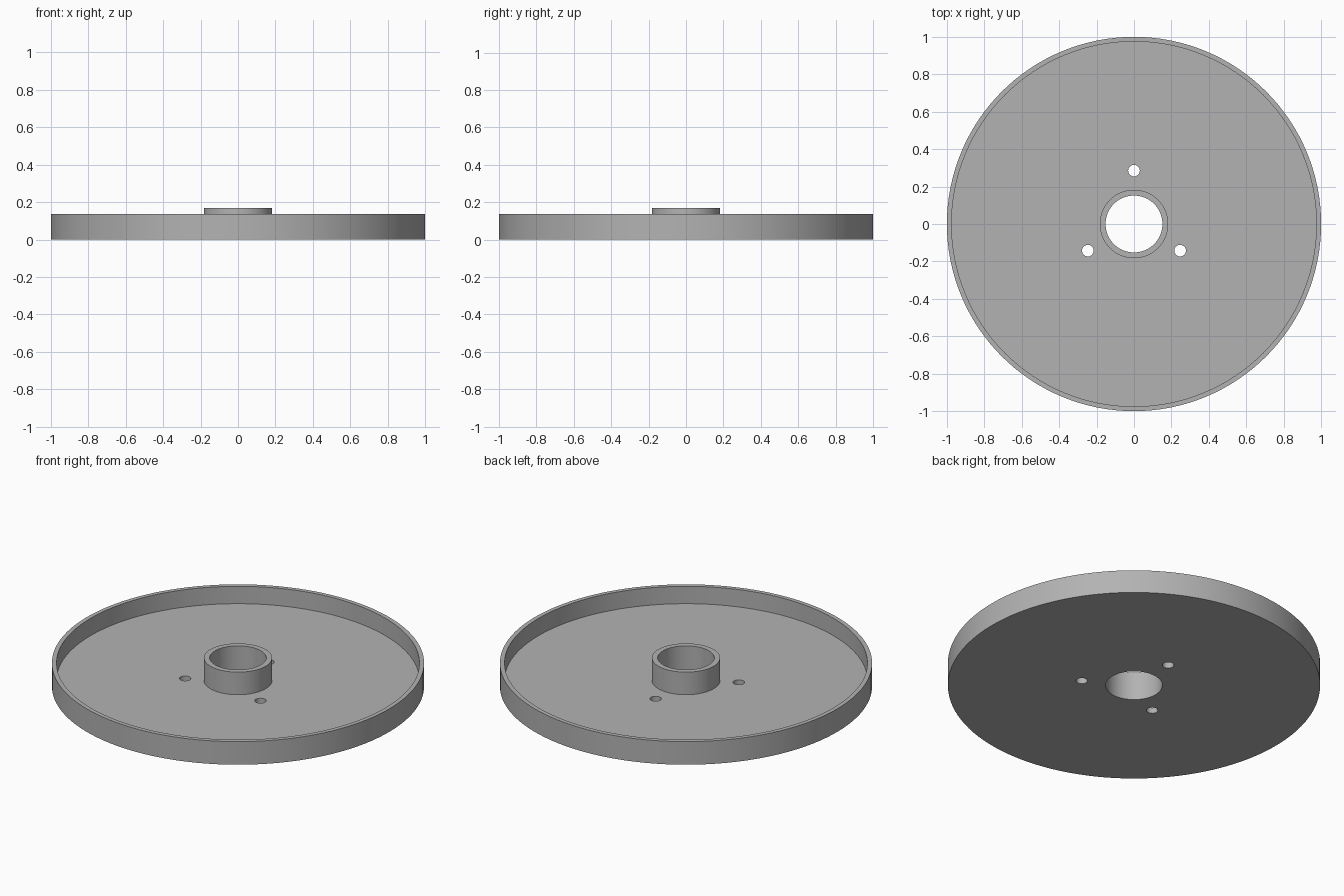
import bpy, bmesh
from math import pi, sin, cos, radians
from mathutils import Matrix

SIDES = 128
RIM_R, RIM_INNER, RIM_TOP = 1.0, 0.975, 0.137
HUB_R, BORE_R, HUB_TOP = 0.183, 0.152, 0.168
FLOOR = 0.034
HOLE_R, HOLE_CIRCLE = 0.031, 0.285

if "Cube" in bpy.data.objects:
    bpy.data.objects.remove(bpy.data.objects["Cube"])

grey = bpy.data.materials.new("plain grey")
grey.use_nodes = True
colour = (0.45, 0.45, 0.45, 1)
grey.diffuse_color = colour
grey.node_tree.nodes["Principled BSDF"].inputs["Base Color"].default_value = colour


def add_object(name, bm):
    bmesh.ops.recalc_face_normals(bm, faces=bm.faces)
    mesh = bpy.data.meshes.new(name)
    bm.to_mesh(mesh)
    bm.free()
    mesh.materials.append(grey)
    obj = bpy.data.objects.new(name, mesh)
    bpy.context.collection.objects.link(obj)
    return obj


def lathe(name, profile):
    """Spin a closed (radius, height) profile around the z axis."""
    bm = bmesh.new()
    rings = []
    for i in range(SIDES):
        a = 2 * pi * i / SIDES
        rings.append([bm.verts.new((r * cos(a), r * sin(a), z)) for r, z in profile])
    n = len(profile)
    for i in range(SIDES):
        here, there = rings[i], rings[(i + 1) % SIDES]
        for j in range(n):
            k = (j + 1) % n
            bm.faces.new((here[j], there[j], there[k], here[k]))
    return add_object(name, bm)


# Shallow dish with a raised rim and a hollow central hub
dish = lathe("dish_with_hub", [
    (BORE_R, 0), (RIM_R, 0), (RIM_R, RIM_TOP), (RIM_INNER, RIM_TOP),
    (RIM_INNER, FLOOR), (HUB_R, FLOOR), (HUB_R, HUB_TOP), (BORE_R, HUB_TOP),
])

# Three screw holes through the floor, evenly spaced around the hub
bm = bmesh.new()
for angle in (90, 210, 330):
    a = radians(angle)
    place = Matrix.Translation((HOLE_CIRCLE * cos(a), HOLE_CIRCLE * sin(a), FLOOR / 2))
    bmesh.ops.create_cone(bm, cap_ends=True, segments=32, radius1=HOLE_R,
                          radius2=HOLE_R, depth=FLOOR * 3, matrix=place)
drills = add_object("screw_hole_cutter", bm)
drills.hide_render = True
drills.hide_viewport = True

cut = dish.modifiers.new("screw holes", "BOOLEAN")
cut.operation = "DIFFERENCE"
cut.solver = "EXACT"
cut.object = drills

# Smooth walls with crisp edges
bpy.ops.object.select_all(action="DESELECT")
dish.select_set(True)
bpy.context.view_layer.objects.active = dish
bpy.ops.object.modifier_apply(modifier=cut.name)
bpy.ops.object.shade_smooth_by_angle(angle=radians(30))
bpy.data.objects.remove(drills)
